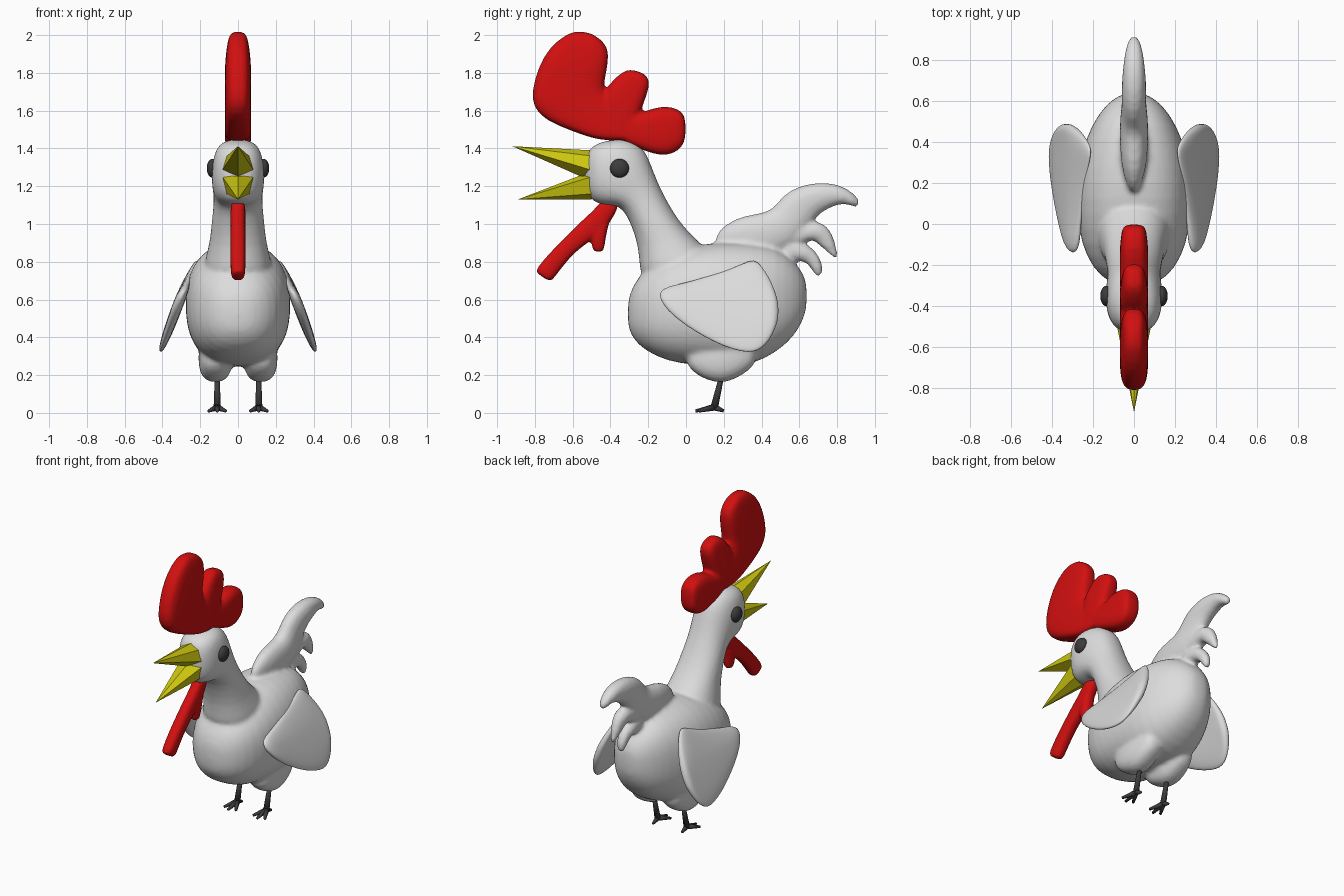
import bpy, bmesh, math
from mathutils import Matrix, Vector

default_cube = bpy.data.objects.get("Cube")
if default_cube:
    bpy.data.objects.remove(default_cube, do_unlink=True)


def make_material(name, colour):
    mat = bpy.data.materials.new(name)
    mat.use_nodes = True
    mat.diffuse_color = (*colour, 1)
    mat.node_tree.nodes["Principled BSDF"].inputs["Base Color"].default_value = (*colour, 1)
    return mat


WHITE = make_material("white_feathers", (0.72, 0.72, 0.72))
RED = make_material("red_skin", (0.65, 0.005, 0.005))
YELLOW = make_material("yellow_beak", (0.62, 0.58, 0.005))
DARK = make_material("dark_grey", (0.045, 0.045, 0.045))


def finish(name, bm, mat, smooth=True):
    """Turn a bmesh into a linked object with one material."""
    bmesh.ops.recalc_face_normals(bm, faces=bm.faces)
    for face in bm.faces:
        face.smooth = smooth
    mesh = bpy.data.meshes.new(name)
    bm.to_mesh(mesh)
    bm.free()
    mesh.materials.append(mat)
    obj = bpy.data.objects.new(name, mesh)
    bpy.context.collection.objects.link(obj)
    return obj


def loft(bm, rings, power=2.2, centre_x=0.0, sides=24):
    """Skin rings (y1, z1, y2, z2, half_width), given in hundredths of a unit."""
    def squash(value):
        return math.copysign(abs(value) ** (2 / power), value)

    loops = []
    for ring in rings:
        y1, z1, y2, z2, width = (value / 100 for value in ring)
        start, end = Vector((centre_x, y1, z1)), Vector((centre_x, y2, z2))
        middle, half = (start + end) / 2, (end - start) / 2
        loop = []
        for i in range(sides):
            angle = math.tau * i / sides
            offset = half * squash(math.cos(angle))
            offset.x += width * squash(math.sin(angle))
            loop.append(bm.verts.new(middle + offset))
        loops.append(loop)
    for a, b in zip(loops, loops[1:]):
        for i in range(sides):
            j = (i + 1) % sides
            bm.faces.new((a[i], a[j], b[j], b[i]))
    bm.faces.new(loops[0])
    bm.faces.new(loops[-1])


def slices(rows):
    """Upright rings from (y, z_bottom, z_top, half_width)."""
    return [(y, low, y, high, width) for y, low, high, width in rows]


def fuse(obj, voxel, rounds):
    """Merge overlapping lofts into one soft skin."""
    obj.modifiers.new("Round", 'SUBSURF').levels = 1
    obj.modifiers["Round"].render_levels = 1
    remesh = obj.modifiers.new("Merge", 'REMESH')
    remesh.mode = 'VOXEL'
    remesh.voxel_size = voxel
    remesh.use_smooth_shade = True
    soften = obj.modifiers.new("Soften", 'SMOOTH')
    soften.factor = 0.5
    soften.iterations = rounds


# Body, thighs, neck with head, and tail feathers
torso = slices([(-31, 46, 59, 5), (-28, 39, 68, 13), (-22, 33, 76, 20),
                (-10, 27, 84, 26), (5, 25, 89, 28), (20, 24, 91, 28),
                (35, 25, 90, 26), (48, 32, 88, 21), (57, 40, 81, 15),
                (62, 49, 74, 9), (64, 56, 68, 4)])
thigh = slices([(0, 25, 33, 5), (7, 19, 40, 8), (15, 16, 42, 9),
                (22, 16, 42, 9), (30, 20, 42, 8), (38, 26, 40, 5)])
neck_and_head = [(-22, 62, 20, 75, 20), (-25, 78, 10, 88, 17),
                 (-25, 87, 3, 94, 15), (-29, 100, -4, 102, 14),
                 (-34, 109, -10, 112, 13), (-39, 110, -15, 122, 13),
                 (-47, 110, -19, 133, 14), (-53, 115, -22, 140, 14),
                 (-54, 126, -29, 145, 13), (-53, 136, -38, 145, 10),
                 (-50, 141, -46, 143, 4)]
plume = [(13, 91, 20, 80, 2), (20, 100, 35, 80, 6), (31, 105, 45, 82, 7),
         (44, 106, 58, 88, 7), (48, 111, 65, 98, 6), (54, 118, 70, 105, 6),
         (66, 122, 75, 108, 6), (77, 122, 82, 111, 5), (86, 119, 87, 110, 4),
         (93, 112, 91, 108, 2)]
middle_feather = [(50, 98, 54, 86, 5), (62, 100, 62, 90, 5), (70, 102, 68, 92, 5),
                  (76, 98, 70, 89, 4), (79, 91, 75, 85, 3), (81, 81, 79, 81, 1)]
lower_feather = [(50, 93, 48, 80, 5), (62, 91, 58, 81, 5), (69, 86, 64, 80, 4),
                 (73, 78, 67, 75, 3), (72, 72, 69, 72, 2)]

bm = bmesh.new()
loft(bm, torso, power=2.4)
loft(bm, neck_and_head)
for side in (-1, 1):
    loft(bm, thigh, power=2.5, centre_x=side * 0.12)
for feather in (plume, middle_feather, lower_feather):
    loft(bm, feather)
fuse(finish("body", bm, WHITE), voxel=0.014, rounds=4)

# Wings, leaning outward toward their lower edge
wing = slices([(-14, 61, 64, 1), (-10, 54, 67, 3), (0, 46, 69, 3), (10, 40, 72, 3),
               (20, 35, 75, 3), (30, 32, 79, 3), (36, 32, 82, 3), (40, 34, 78, 3),
               (44, 38, 72, 3), (47, 44, 65, 3), (49, 50, 58, 1)])
for name, side in (("right_wing", -1), ("left_wing", 1)):
    bm = bmesh.new()
    loft(bm, wing, power=2.3)
    for vert in bm.verts:
        rise = vert.co.z - 0.62
        lean = 0.45 if rise > 0 else 0.37
        vert.co.x = side * (vert.co.x + 0.30 - lean * rise)
    subdivide = finish(name, bm, WHITE).modifiers.new("Round", 'SUBSURF')
    subdivide.levels = subdivide.render_levels = 1

# Comb with three lobes
front_lobe = [(-46, 144, -24, 143, 7), (-60, 149, -25, 150, 7), (-75, 155, -32, 160, 7),
              (-81, 162, -44, 169, 7), (-82, 170, -43, 176, 7), (-78, 184, -41, 186, 7),
              (-72, 194, -41, 193, 6), (-64, 200, -45, 198, 5), (-59, 202, -52, 202, 3)]
middle_lobe = [(-45, 146, -25, 144, 7), (-45, 160, -27, 150, 7), (-44, 170, -25, 157, 7),
               (-38, 177, -20, 170, 6), (-33, 181, -19, 176, 5), (-29, 182, -22, 180, 3)]
back_lobe = [(-40, 145, -40, 160, 7), (-22, 139, -26, 158, 7), (-17, 137, -21, 160, 7),
             (-10, 136, -12, 163, 7), (-3, 139, -3, 161, 6), (0, 145, 0, 156, 5)]
bm = bmesh.new()
for lobe in (front_lobe, middle_lobe, back_lobe):
    loft(bm, lobe, power=3.2)
fuse(finish("comb", bm, RED), voxel=0.012, rounds=3)

# Wattle with a small side lobe
long_flap = [(-44, 114, -33, 113, 4), (-48, 108, -41, 99, 4), (-55, 102, -47, 93, 4),
             (-62, 95, -54, 89, 4), (-70, 87, -62, 82, 4), (-80, 76, -70, 71, 4),
             (-79, 74, -72, 69, 3)]
short_flap = [(-50, 100, -39, 104, 4), (-50, 93, -42, 97, 4),
              (-50, 87, -43, 88, 3), (-48, 85, -44, 85, 2)]
bm = bmesh.new()
for flap in (long_flap, short_flap):
    loft(bm, flap, power=2.6)
fuse(finish("wattle", bm, RED), voxel=0.01, rounds=2)


# Open beak: two faceted spikes
def beak_half(name, tip, ridge_z, shoulder_z, corner_z):
    outline = [(0, -0.50, ridge_z), (0.06, -0.50, shoulder_z), (0.083, -0.50, corner_z),
               (0, -0.565, 1.255), (-0.083, -0.50, corner_z), (-0.06, -0.50, shoulder_z)]
    bm = bmesh.new()
    base = [bm.verts.new(point) for point in outline]
    apex = bm.verts.new(tip)
    back = bm.verts.new((0, -0.42, 1.26))
    for a, b in zip(base, base[1:] + base[:1]):
        bm.faces.new((a, b, apex))
        bm.faces.new((b, a, back))
    finish(name, bm, YELLOW, smooth=False)


beak_half("upper_beak", (0, -0.92, 1.412), 1.39, 1.36, 1.285)
beak_half("lower_beak", (0, -0.89, 1.13), 1.13, 1.16, 1.25)


# Eyes, legs and feet
def limb(bm, start, end, radius_start, radius_end):
    start, end = Vector(start), Vector(end)
    axis = end - start
    turn = axis.to_track_quat('Z', 'Y').to_matrix().to_4x4()
    bmesh.ops.create_cone(bm, cap_ends=True, segments=10, radius1=radius_start,
                          radius2=radius_end, depth=axis.length,
                          matrix=Matrix.Translation((start + end) / 2) @ turn)


for name, side in (("right", -1), ("left", 1)):
    bm = bmesh.new()
    place = Matrix.Translation((side * 0.135, -0.352, 1.295))
    bmesh.ops.create_uvsphere(bm, u_segments=24, v_segments=16, radius=0.05,
                              matrix=place @ Matrix.Diagonal((0.6, 1, 1, 1)))
    finish(name + "_eye", bm, DARK)

    bm = bmesh.new()
    x = side * 0.11
    ankle = (x, 0.15, 0.03)
    limb(bm, (x, 0.19, 0.2), ankle, 0.013, 0.02)
    for spread, reach in ((-0.045, 0.07), (0, 0.05), (0.045, 0.07), (0, 0.2)):
        limb(bm, ankle, (x + spread, reach, 0.01), 0.018, 0.008)
    finish(name + "_leg", bm, DARK)
